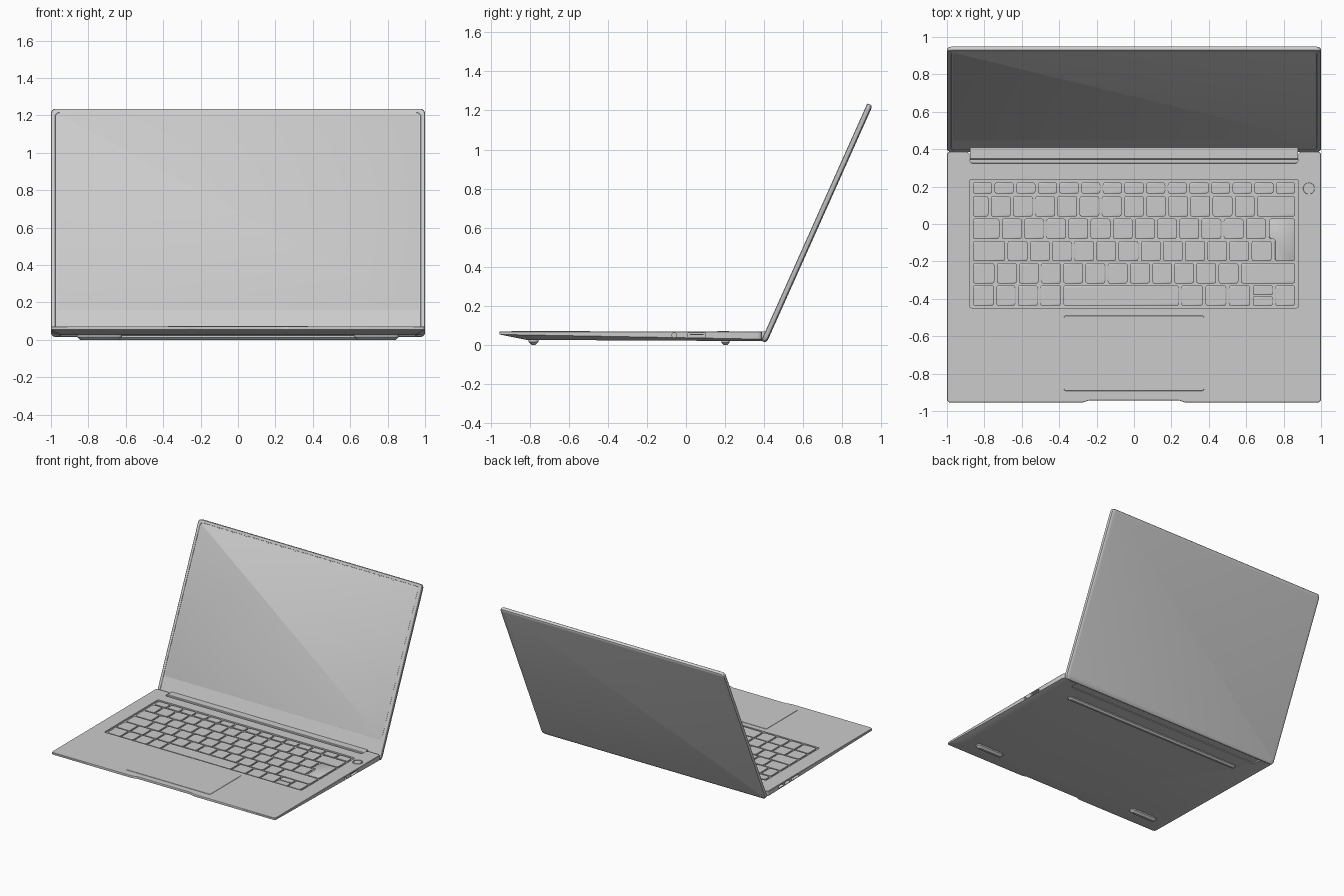
import bpy, bmesh, math
from mathutils import Vector

if "Cube" in bpy.data.objects:
    bpy.data.objects.remove(bpy.data.objects["Cube"])


def rounded(poly, r, n=4):
    """Round every corner of a 2D polygon with short curves."""
    out, m = [], len(poly)
    for i in range(m):
        p = Vector(poly[i])
        a, b = Vector(poly[i - 1]) - p, Vector(poly[(i + 1) % m]) - p
        a = p + a.normalized() * min(r, a.length * 0.45)
        b = p + b.normalized() * min(r, b.length * 0.45)
        for k in range(n + 1):
            t = k / n
            out.append(a * (1 - t) ** 2 + p * 2 * t * (1 - t) + b * t * t)
    return out


def rect(x0, x1, y0, y1, r=0.01, n=4):
    return rounded([(x0, y0), (x1, y0), (x1, y1), (x0, y1)], r, n)


def loft(bm, rings):
    """Skin a stack of closed rings and cap both ends."""
    rows = [[bm.verts.new(p) for p in ring] for ring in rings]
    n = len(rows[0])
    for a, b in zip(rows, rows[1:]):
        for i in range(n):
            j = (i + 1) % n
            bm.faces.new((a[i], a[j], b[j], b[i]))
    bm.faces.new(rows[0][::-1])
    bm.faces.new(rows[-1])


def finish(name, bm):
    bmesh.ops.recalc_face_normals(bm, faces=bm.faces)
    me = bpy.data.meshes.new(name)
    bm.to_mesh(me)
    bm.free()
    ob = bpy.data.objects.new(name, me)
    bpy.context.collection.objects.link(ob)
    return ob


def solid(name, rings):
    bm = bmesh.new()
    loft(bm, rings)
    return finish(name, bm)


def at(outline, z):
    return [(p[0], p[1], z) for p in outline]


def scaled(outline, margin):
    xs, ys = [p[0] for p in outline], [p[1] for p in outline]
    cx, cy = (min(xs) + max(xs)) / 2, (min(ys) + max(ys)) / 2
    sx, sy = 1 - 2 * margin / (max(xs) - min(xs)), 1 - 2 * margin / (max(ys) - min(ys))
    return [(cx + (p[0] - cx) * sx, cy + (p[1] - cy) * sy) for p in outline]


def plate(name, outline, z0, z1, bevel=0.0015):
    return solid(name, [at(outline, z0), at(outline, z1 - bevel), at(scaled(outline, bevel), z1)])


def circle(cx, cy, r, n=32):
    return [(cx + r * math.cos(2 * math.pi * i / n), cy + r * math.sin(2 * math.pi * i / n)) for i in range(n)]


def along_x(outline, x0, x1):
    return [[(x, p[0], p[1]) for p in outline] for x in (x0, x1)]


# Base: top deck, tapering side walls and inset underside
half = [(0.245, -0.943), (0.27, -0.955), (1, -0.955), (1, 0.388), (0.88, 0.388), (0.88, 0.325)]
outline = rounded(half + [(-x, y) for x, y in reversed(half)], 0.022)


def edge_z(y):
    return 0.054 - 0.024 * (y + 0.955) / 1.343


def under(p):
    x, y = p
    if abs(x) > 0.92:
        x *= 0.95
    if y < -0.9:
        y += 0.14
    return (x, y, 0.026 - 0.006 * (y + 0.82) / 1.2)


base = solid("base", [[under(p) for p in outline],
                      [(p[0], p[1], edge_z(p[1])) for p in outline],
                      at(outline, 0.067), at(scaled(outline, 0.002), 0.07)])

# Recesses: keyboard well, power button hole and side ports
usb = rect(0.01, 0.1, 0.038, 0.061, 0.003)
cuts = [[at(rect(-0.88, 0.88, -0.448, 0.237, 0.012), z) for z in (0.058, 0.1)],
        [at(circle(0.935, 0.19, 0.038), z) for z in (0.064, 0.1)],
        along_x(circle(-0.06, 0.05, 0.012, 24), 0.95, 1.1),
        along_x(usb, 0.95, 1.1)]
for y0, y1 in ((0.19, 0.25), (0.11, 0.17), (-0.01, 0.085)):
    cuts.append(along_x(rect(y0, y1, 0.04, 0.06, 0.008), -1.1, -0.95))
for rings in cuts:
    cutter = solid("cutter", rings)
    cutter.hide_render = True
    mod = base.modifiers.new("cut", 'BOOLEAN')
    mod.operation, mod.solver, mod.object = 'DIFFERENCE', 'EXACT', cutter
    bpy.context.view_layer.objects.active = base
    bpy.ops.object.modifier_apply(modifier=mod.name)
    bpy.data.objects.remove(cutter)
solid("usb_tongue", along_x(rect(0.02, 0.09, 0.05, 0.056, 0.002), 0.945, 0.99))

# Keyboard: rows of (key widths by edges), measured left to right
L, R, GAP, P = -0.868, 0.868, 0.0065, 0.1186
rows = [(0.16, 0.225, [L + i * (R - L) / 15 for i in range(16)]),
        (0.037, 0.152, [L] + [-0.772 + i * P for i in range(13)] + [R]),
        (-0.083, 0.032, [L] + [-0.713 + i * P for i in range(13)]),
        (-0.202, -0.087, [L] + [-0.682 + i * P for i in range(13)]),
        (-0.321, -0.206, [L] + [-0.74 + i * P for i in range(12)] + [R]),
        (-0.44, -0.325, [L, -0.742, -0.628, -0.508, -0.384, 0.246, 0.376, 0.5, 0.628])]
shapes = []
for y0, y1, xs in rows:
    for a, b in zip(xs, xs[1:]):
        shapes.append(rect(a + GAP, b - GAP, y0 + 0.003, y1 - 0.003, 0.014, 3))
# Split arrow keys, right arrow and the stepped enter key
shapes += [rect(0.635, 0.742, -0.437, -0.387, 0.01, 3), rect(0.635, 0.742, -0.379, -0.328, 0.01, 3),
           rect(0.755, R - GAP, -0.437, -0.328, 0.014, 3),
           rounded([(0.754, -0.199), (R - GAP, -0.199), (R - GAP, 0.029),
                    (0.722, 0.029), (0.722, -0.08), (0.754, -0.08)], 0.014, 3)]
bm = bmesh.new()
for s in shapes:
    loft(bm, [at(s, 0.0575), at(s, 0.0675), at(scaled(s, 0.003), 0.0695)])
finish("keys", bm)

plate("power_button", circle(0.935, 0.19, 0.031), 0.0635, 0.0705)
plate("touchpad", rect(-0.375, 0.375, -0.892, -0.49, 0.012), 0.066, 0.0725)

# Hinge bar filling the rear notch, with a stepped channel in front
hinge = [(0.326, 0.026), (0.326, 0.052), (0.344, 0.052), (0.347, 0.066), (0.351, 0.069),
         (0.408, 0.069), (0.392, 0.026)]
solid("hinge_bar", along_x(hinge, -0.876, 0.876))

# Feet under the base
for side, name in ((-1, "left"), (1, "right")):
    x0, x1 = sorted((side * 0.62, side * 0.86))
    foot = rect(x0, x1, -0.805, -0.755, 0.025)
    solid("front_foot_" + name, [at(foot, 0.035), at(foot, 0.015), at(scaled(foot, 0.016), 0)])
foot = rect(-0.8, 0.8, 0.182, 0.222, 0.02)
solid("rear_foot", [at(foot, 0.03), at(foot, 0.012), at(scaled(foot, 0.012), 0)])

# Lid: built flat as (x, height, depth), tilted back onto the hinge
UP = Vector((0, 0.543, 1.214)).normalized()
OUT = Vector((0, -UP.z, UP.y))
FOOT = Vector((0, 0.412, 0.01))


def on_lid(outline, w):
    return [Vector((p[0], 0, 0)) + FOOT + UP * p[1] + OUT * w for p in outline]


shell = rect(-1, 1, 0, 1.33, 0.03, 6)
solid("lid", [on_lid(scaled(shell, m), w) for m, w in
              ((0.022, 0), (0.01, 0.002), (0.003, 0.006), (0, 0.012), (0, 0.027), (0.003, 0.03),
               (0.022, 0.03), (0.023, 0.0275))])
panel = rect(-0.968, 0.968, 0.15, 1.3, 0.008)
solid("screen", [on_lid(panel, 0.026), on_lid(panel, 0.0285), on_lid(scaled(panel, 0.001), 0.029)])

# Smooth shading with crisp edges
for ob in bpy.context.scene.objects:
    bpy.ops.object.select_all(action='DESELECT')
    ob.select_set(True)
    bpy.context.view_layer.objects.active = ob
    bpy.ops.object.shade_smooth_by_angle(angle=math.radians(30))
